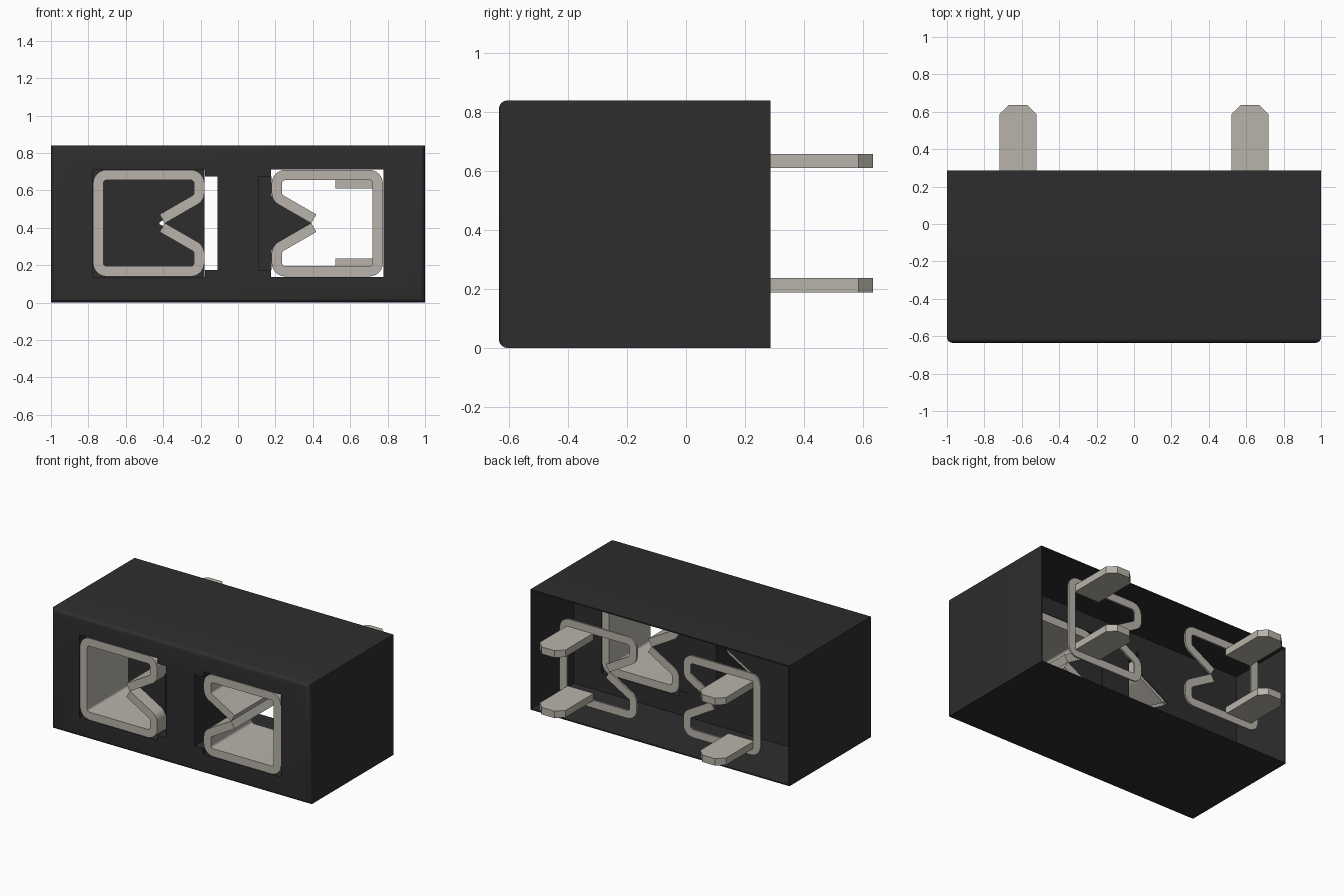
import bpy, bmesh, math
from mathutils import Vector

if "Cube" in bpy.data.objects:
    bpy.data.objects.remove(bpy.data.objects["Cube"], do_unlink=True)

FRONT, DECK, BACK, TIP = -0.635, -0.18, 0.287, 0.635   # main depths along y
HEIGHT = 0.84


def material(name, rgb):
    m = bpy.data.materials.new(name)
    m.use_nodes = True
    m.diffuse_color = (*rgb, 1)
    m.node_tree.nodes["Principled BSDF"].inputs["Base Color"].default_value = (*rgb, 1)
    return m


DARK = material("charcoal plastic", (0.027, 0.027, 0.027))
METAL = material("warm grey metal", (0.48, 0.455, 0.405))


def finish(name, bm, mat):
    bmesh.ops.recalc_face_normals(bm, faces=bm.faces)
    me = bpy.data.meshes.new(name)
    bm.to_mesh(me)
    bm.free()
    me.materials.append(mat)
    ob = bpy.data.objects.new(name, me)
    bpy.context.collection.objects.link(ob)
    return ob


def box_mesh(x0, x1, y0, y1, z0, z1):
    bm = bmesh.new()
    bmesh.ops.create_cube(bm, size=1)
    for v in bm.verts:
        v.co = Vector(((x0 + x1) / 2 + v.co.x * (x1 - x0),
                       (y0 + y1) / 2 + v.co.y * (y1 - y0),
                       (z0 + z1) / 2 + v.co.z * (z1 - z0)))
    return bm


def prism(name, pts, axis, a, b, mat):
    """Extrude a 2D outline along 'y' (points are x, z) or 'z' (points are x, y)."""
    bm = bmesh.new()
    at = (lambda p, t: (p[0], t, p[1])) if axis == "y" else (lambda p, t: (p[0], p[1], t))
    lo = [bm.verts.new(at(p, a)) for p in pts]
    hi = [bm.verts.new(at(p, b)) for p in pts]
    bm.faces.new(lo)
    bm.faces.new(hi)
    for i in range(len(pts)):
        j = (i + 1) % len(pts)
        bm.faces.new((lo[i], lo[j], hi[j], hi[i]))
    return finish(name, bm, mat)


def rounded(points, radius, steps=6):
    """Round the inner corners of an open path."""
    pts = [Vector(p) for p in points]
    out = [pts[0]]
    for a, p, c in zip(pts, pts[1:], pts[2:]):
        u, w = (a - p).normalized(), (c - p).normalized()
        half = u.angle(w) / 2
        d = radius / math.tan(half)
        centre = p + (u + w).normalized() * radius / math.sin(half)
        s, e = p + u * d - centre, p + w * d - centre
        sweep = s.angle(e)
        for k in range(steps + 1):
            t = k / steps
            out.append(centre + (s * math.sin((1 - t) * sweep) + e * math.sin(t * sweep)) / math.sin(sweep))
    return out + [pts[-1]]


def band_outline(path, half):
    """Closed outline of a strip of even thickness that follows the path."""
    left, right = [], []
    for i, p in enumerate(path):
        d = (path[min(i + 1, len(path) - 1)] - path[max(i - 1, 0)]).normalized()
        n = Vector((-d.y, d.x)) * half
        left.append(p + n)
        right.append(p - n)
    return left + right[::-1]


# Housing: open-backed box with the front edges softened
bm = box_mesh(-1, 1, FRONT, BACK, 0, HEIGHT)
edges = [e for e in bm.edges if all(v.co.y < FRONT + 0.01 for v in e.verts)]
bmesh.ops.bevel(bm, geom=edges, offset=0.028, segments=4, profile=0.5, affect='EDGES')
housing = finish("housing", bm, DARK)


def cut(*dims):
    cutter = finish("cutter", box_mesh(*dims), DARK)
    cutter.hide_render = True
    mod = housing.modifiers.new("cut", 'BOOLEAN')
    mod.operation, mod.solver, mod.object = 'DIFFERENCE', 'EXACT', cutter
    bpy.context.view_layer.objects.active = housing
    bpy.ops.object.modifier_apply(modifier=mod.name)
    bpy.data.objects.remove(cutter, do_unlink=True)


cut(-0.992, 0.992, DECK, BACK + 0.2, 0.008, HEIGHT - 0.008)
for s in (-1, 1):
    for a, b, z0, z1 in ((0.177, 0.778, 0.137, 0.713), (0.11, 0.3, 0.175, 0.675)):
        x0, x1 = sorted((s * a, s * b))
        cut(x0, x1, FRONT - 0.2, DECK + 0.1, z0, z1)

# Spring clips: a bent strip with two arms folded inwards
MID = 0.425
upper = [(0.405, MID + 0.023), (0.2075, MID + 0.137), (0.2075, 0.6825), (0.7475, 0.6825)]
lower = [(x, 2 * MID - z) for x, z in reversed(upper)]
outline = band_outline(rounded(upper + lower, 0.045), 0.0275)

for s, side in ((1, "left"), (-1, "right")):
    shape = [(s * p.x, p.y) for p in outline]
    prism(side + "_clip", shape, "y", FRONT, DECK, METAL)
    prism(side + "_rear_clip_ring", shape, "y", BACK - 0.012, BACK, METAL)
    # Flat pins with chamfered ends
    pin = [(0.52, BACK - 0.012), (0.72, BACK - 0.012), (0.72, TIP - 0.05),
           (0.67, TIP), (0.57, TIP), (0.52, TIP - 0.05)]
    for z, level in ((0.61, "upper"), (0.188, "lower")):
        prism(f"{side}_{level}_pin", [(s * x, y) for x, y in pin], "z", z, z + 0.049, METAL)

# Dark webs that close parts of the openings
notch = [(0.18, 0.28), (0.395, MID), (0.18, 0.57)]
prism("left_slot_web", [(0.11, 0.175), (0.18, 0.175)] + notch + [(0.18, 0.675), (0.11, 0.675)],
      "y", DECK - 0.012, DECK - 0.004, DARK)
prism("right_notch_web", [(-x, z) for x, z in notch], "y", -0.54, -0.532, DARK)
prism("right_clip_web", [(-0.778, 0.137), (-0.18, 0.137), (-0.18, 0.28), (-0.42, MID - 0.005),
                         (-0.42, MID + 0.005), (-0.18, 0.57), (-0.18, 0.713), (-0.778, 0.713)],
      "y", DECK, DECK + 0.006, DARK)

# Smooth the rounded parts, keeping sharp edges
bpy.ops.object.select_all(action='DESELECT')
for ob in bpy.context.collection.objects:
    if ob.type == 'MESH' and ("clip" in ob.name or ob.name == "housing"):
        ob.select_set(True)
        bpy.context.view_layer.objects.active = ob
bpy.ops.object.shade_smooth_by_angle(angle=math.radians(30))
